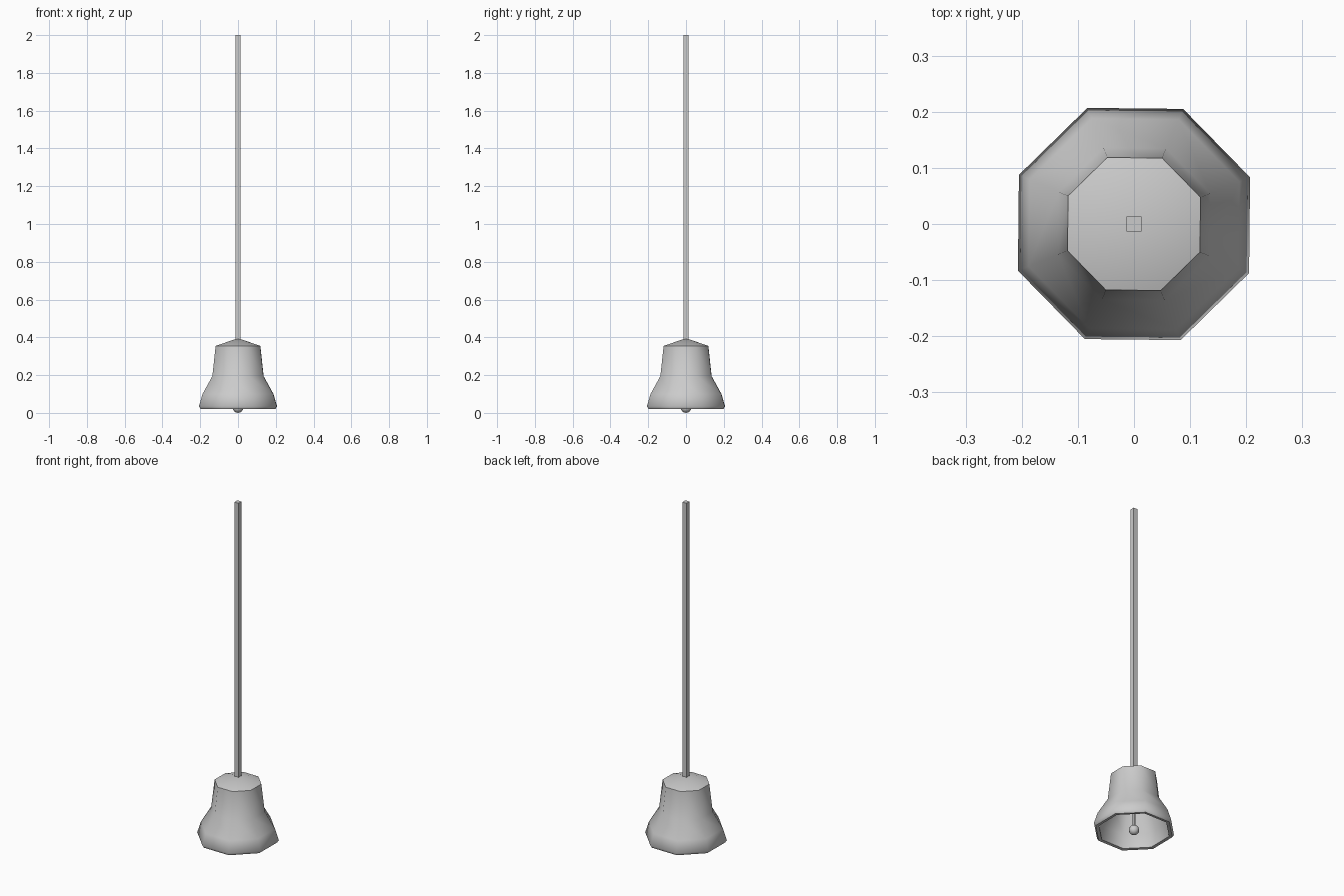
import bpy, bmesh, math

if "Cube" in bpy.data.objects:
    bpy.data.objects.remove(bpy.data.objects["Cube"])


def lathe(name, profile, sides, turn, smooth_angle):
    """Spin a (radius, z) profile about z; zero radius makes a pole."""
    bm = bmesh.new()
    rings = []
    for r, z in profile:
        if r == 0:
            rings.append([bm.verts.new((0, 0, z))] * sides)
        else:
            angles = [turn + 2 * math.pi * i / sides for i in range(sides)]
            rings.append([bm.verts.new((r * math.cos(a), r * math.sin(a), z)) for a in angles])
    for low, high in zip(rings, rings[1:]):
        for i in range(sides):
            j = (i + 1) % sides
            bm.faces.new(list(dict.fromkeys((low[i], low[j], high[j], high[i]))))
    bmesh.ops.recalc_face_normals(bm, faces=bm.faces)
    mesh = bpy.data.meshes.new(name)
    bm.to_mesh(mesh)
    bm.free()
    obj = bpy.data.objects.new(name, mesh)
    bpy.context.collection.objects.link(obj)
    bpy.ops.object.select_all(action='DESELECT')
    obj.select_set(True)
    bpy.context.view_layer.objects.active = obj
    bpy.ops.object.shade_smooth_by_angle(angle=math.radians(smooth_angle))
    return obj


# Bell: octagonal shell, profile given as half-widths across the flats
across = 1 / math.cos(math.pi / 8)
shell = [(0, 0.395), (0.118, 0.355), (0.135, 0.195), (0.187, 0.10),
         (0.206, 0.035), (0.197, 0.02), (0.180, 0.022),
         (0.168, 0.10), (0.117, 0.195), (0.102, 0.34), (0, 0.372)]
lathe("bell", [(r * across, z) for r, z in shell], 8, math.radians(21.9), 50)

# Clapper: ball on a thin stem inside the bell
ball_r = 0.028
ball = [(0 if i in (0, 8) else ball_r * math.sin(math.pi * i / 8),
         ball_r - ball_r * math.cos(math.pi * i / 8)) for i in range(9)]
lathe("clapper_ball", ball, 12, 0, 60)
lathe("clapper_stem", [(0, 0.05), (0.008, 0.05), (0.008, 0.38), (0, 0.38)], 6, 0, 30)

# Square hanging rod
rod_r = 0.0135 * math.sqrt(2)
lathe("rod", [(0, 0.38), (rod_r, 0.38), (rod_r, 2.0), (0, 2.0)], 4, math.pi / 4, 30)
